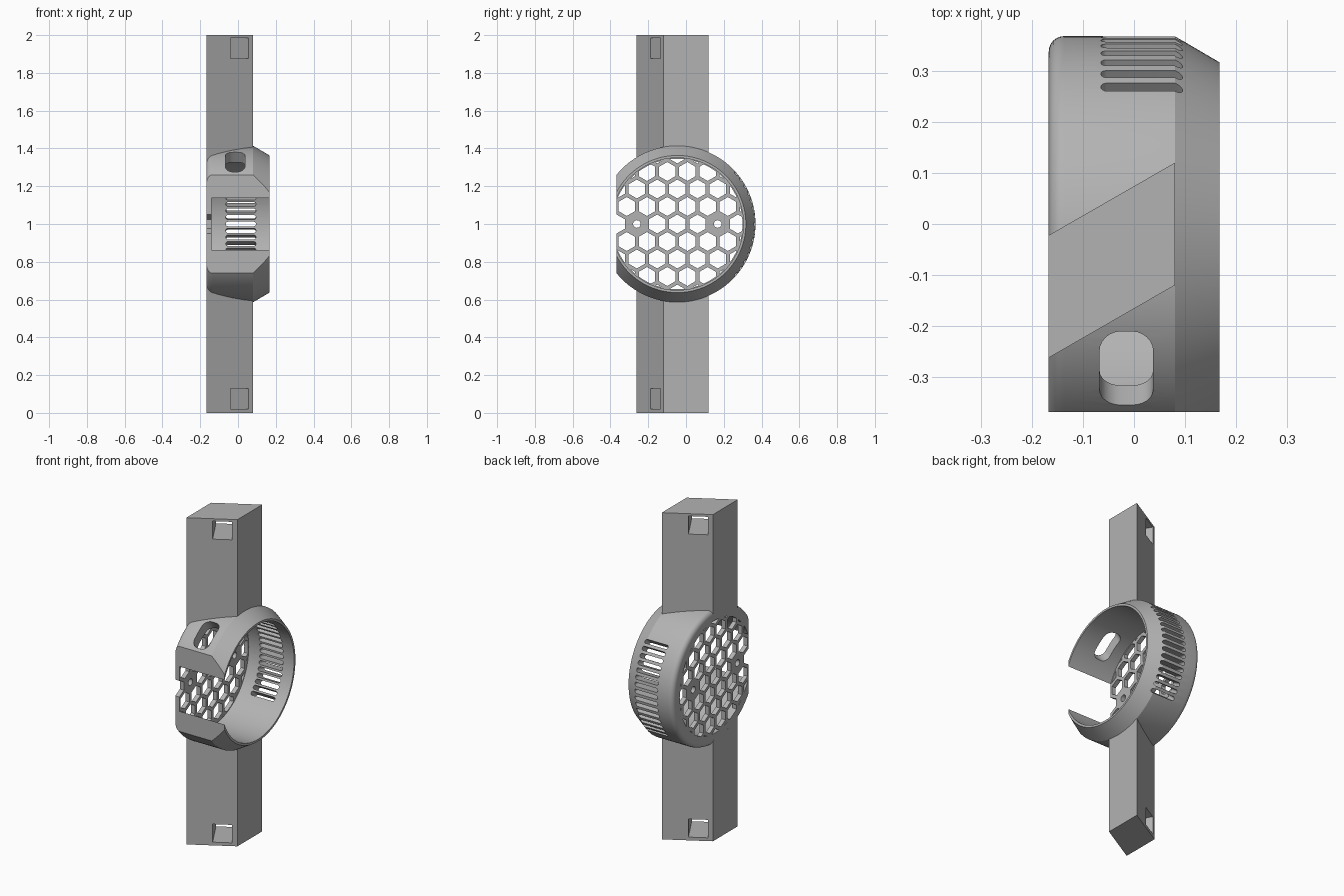
import bpy, bmesh, math
from mathutils import Vector, Matrix

if "Cube" in bpy.data.objects:
    bpy.data.objects.remove(bpy.data.objects["Cube"], do_unlink=True)

X, Y, Z = Vector((1, 0, 0)), Vector((0, 1, 0)), Vector((0, 0, 1))
CENTRE = Vector((0, -0.046, 1))          # axis of the round housing
BACK, SHOULDER, RIM = -0.167, 0.08, 0.167
R_OUT, R_IN, R_RIM = 0.414, 0.35, 0.363

grey = bpy.data.materials.new("plain_grey")
grey.use_nodes = True
grey.diffuse_color = (0.45, 0.45, 0.45, 1)
grey.node_tree.nodes["Principled BSDF"].inputs["Base Color"].default_value = grey.diffuse_color


def frame(origin, x_axis, y_axis):
    m = Matrix((x_axis, y_axis, x_axis.cross(y_axis))).transposed().to_4x4()
    m.translation = origin
    return m


def prism(bm, outline, low, high, matrix=Matrix()):
    bottom = [bm.verts.new(matrix @ Vector((x, y, low))) for x, y in outline]
    top = [bm.verts.new(matrix @ Vector((x, y, high))) for x, y in outline]
    bm.faces.new(bottom[::-1])
    bm.faces.new(top)
    n = len(outline)
    for i in range(n):
        j = (i + 1) % n
        bm.faces.new((bottom[i], bottom[j], top[j], top[i]))


def polygon(radius, sides, turn=0.0, cx=0.0, cy=0.0):
    angles = [turn + math.tau * i / sides for i in range(sides)]
    return [(cx + radius * math.cos(a), cy + radius * math.sin(a)) for a in angles]


def rounded_rect(w, h, r, steps=6):
    pts = []
    for k, (sx, sy) in enumerate(((1, 1), (-1, 1), (-1, -1), (1, -1))):
        for i in range(steps + 1):
            a = math.pi / 2 * (k + i / steps)
            pts.append((sx * (w / 2 - r) + r * math.cos(a), sy * (h / 2 - r) + r * math.sin(a)))
    return pts


def rect(w, h):
    return [(-w / 2, -h / 2), (w / 2, -h / 2), (w / 2, h / 2), (-w / 2, h / 2)]


def make(name, bm):
    bmesh.ops.recalc_face_normals(bm, faces=bm.faces)
    mesh = bpy.data.meshes.new(name)
    bm.to_mesh(mesh)
    bm.free()
    obj = bpy.data.objects.new(name, mesh)
    mesh.materials.append(grey)
    bpy.context.collection.objects.link(obj)
    return obj


def activate(obj):
    bpy.ops.object.select_all(action='DESELECT')
    obj.select_set(True)
    bpy.context.view_layer.objects.active = obj


def boolean(obj, cutter, operation='DIFFERENCE'):
    mod = obj.modifiers.new("cut", 'BOOLEAN')
    mod.operation, mod.solver, mod.object = operation, 'EXACT', cutter
    activate(obj)
    bpy.ops.object.modifier_apply(modifier=mod.name)
    bpy.data.objects.remove(cutter, do_unlink=True)


def smooth(obj):
    activate(obj)
    bpy.ops.object.shade_smooth_by_angle(angle=math.radians(28))


axial = frame(CENTRE, Y, Z)              # local z runs along the housing axis

# Round housing: a cup turned about the x axis, with a rounded back edge
fillet = 0.03
profile = [(BACK, 0)]
for i in range(7):
    a = math.pi / 2 * i / 6
    profile.append((BACK + fillet * (1 - math.cos(a)), R_OUT - fillet * (1 - math.sin(a))))
profile += [(SHOULDER, R_OUT), (RIM, R_RIM), (RIM, R_IN), (-0.14, R_IN), (-0.14, 0)]
bm = bmesh.new()
verts = [bm.verts.new(CENTRE + Vector((x, r, 0))) for x, r in profile]
edges = [bm.edges.new(pair) for pair in zip(verts, verts[1:])]
bmesh.ops.spin(bm, geom=verts + edges, cent=CENTRE, axis=X, angle=math.tau, steps=128)
bmesh.ops.remove_doubles(bm, verts=bm.verts, dist=1e-5)
housing = make("housing", bm)

# Flat open front
bm = bmesh.new()
prism(bm, rect(1, 1), -0.5, 0.5, Matrix.Translation((0, -0.868, 1)))
boolean(housing, make("front_cutter", bm))

# Honeycomb grille, trimmed to a circle, with two small round holes
pitch = 0.107
bm = bmesh.new()
for row in range(-4, 5):
    for col in range(-4, 5):
        cx = (col + 0.5 * (row % 2)) * pitch
        cy = row * pitch * math.sqrt(0.75)
        if math.hypot(cx, cy) > 0.39:
            continue
        if row == 0 and abs(col) == 2:
            outline = polygon(0.02, 24, 0, cx, cy)
        else:
            outline = polygon(0.05, 6, math.pi / 6, cx, cy)
        prism(bm, outline, -0.25, -0.1, axial)
grille = make("grille_cutter", bm)
bm = bmesh.new()
prism(bm, polygon(0.345, 96), -0.22, -0.12, axial)
boolean(grille, make("grille_limit", bm), 'INTERSECT')
boolean(housing, grille)

# Fan of vent slots round the rear wall
bm = bmesh.new()
for k in range(-7, 8):
    a = math.radians(5.8 * k)
    out = Vector((0, math.cos(a), math.sin(a)))
    prism(bm, rounded_rect(0.16, 0.024, 0.0119), 0.3, 0.46,
          frame(CENTRE + 0.015 * X, X, out.cross(X)))
boolean(housing, make("vent_cutter", bm))

# Oval opening in the upper front wall
a = math.radians(35.8)
out = Vector((0, -math.sin(a), math.cos(a)))
bm = bmesh.new()
prism(bm, rounded_rect(0.105, 0.178, 0.042), 0.25, 0.5,
      frame(CENTRE - 0.015 * X, X, out.cross(X)))
boolean(housing, make("oval_cutter", bm))
smooth(housing)

# Slanted posts above and below, each with a square hole through its end
section = [(BACK, -0.262), (SHOULDER, -0.12), (SHOULDER, 0.12), (BACK, -0.022)]
along = Vector((0.247, 0.142, 0)).normalized()
for name, low, high, hole in (("upper_post", 1.2, 2, 1.93), ("lower_post", 0, 0.8, 0.075)):
    bm = bmesh.new()
    prism(bm, section, low, high)
    post = make(name, bm)
    bm = bmesh.new()
    prism(bm, polygon(0.385, 128), -0.4, 0.4, axial)
    boolean(post, make("round_cutter", bm))
    bm = bmesh.new()
    prism(bm, rect(0.109, 0.11), -0.5, 0.2, frame(Vector((0.0075, -0.161, hole)), along, Z))
    boolean(post, make("hole_cutter", bm))
    smooth(post)
